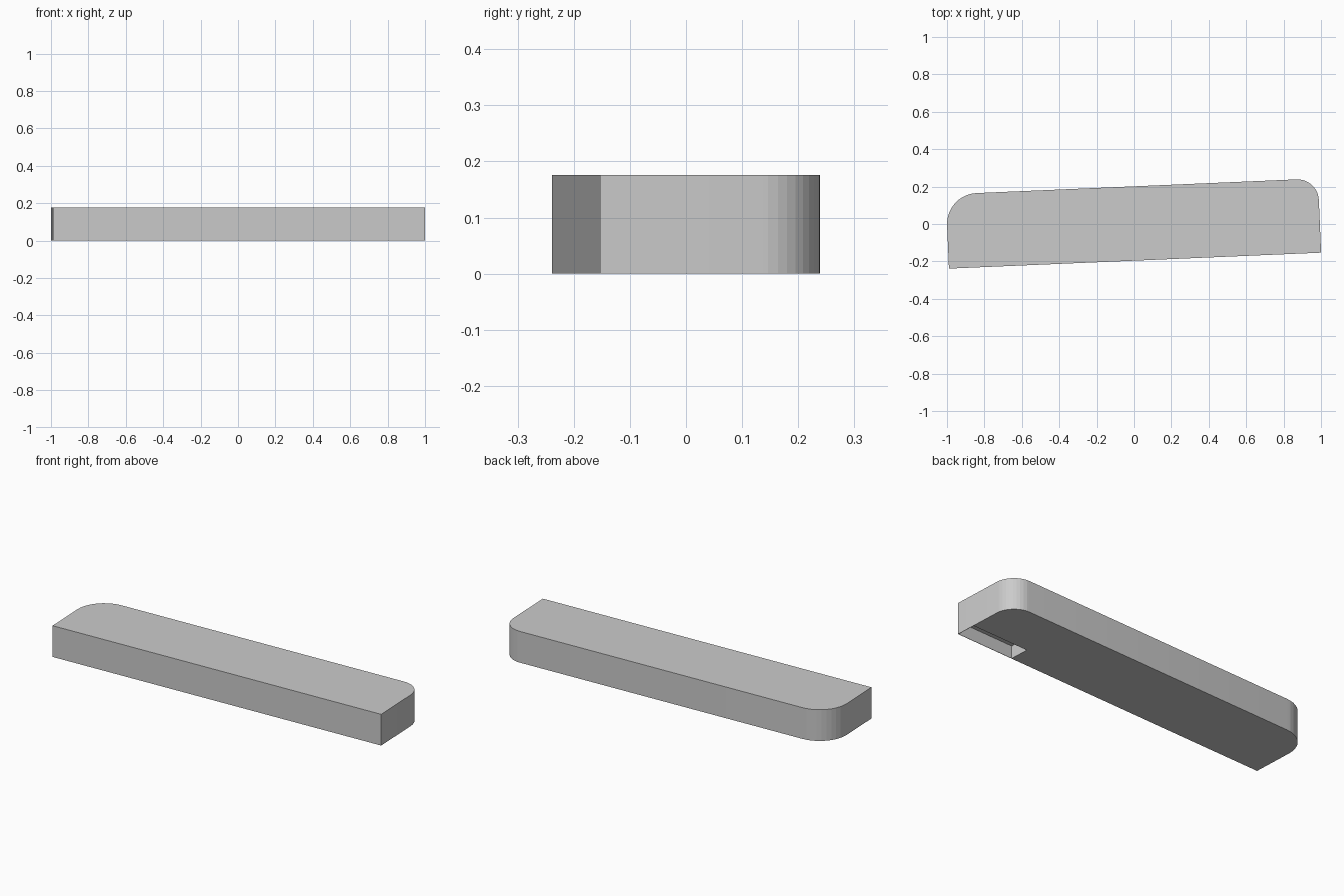
import bpy, bmesh, math

if "Cube" in bpy.data.objects:
    bpy.data.objects.remove(bpy.data.objects["Cube"])

TILT = math.radians(2.45)   # the bar is turned slightly in plan
HL, HW, H = 0.996, 0.1985, 0.176


def prism(name, pts, z0, z1):
    """Extrude a plan outline, turned by TILT, from z0 to z1."""
    c, s = math.cos(TILT), math.sin(TILT)
    bm = bmesh.new()
    base = bm.faces.new([bm.verts.new((x * c - y * s - 0.003, x * s + y * c + 0.0025, z0))
                         for x, y in pts])
    top = bmesh.ops.extrude_face_region(bm, geom=[base])["geom"]
    bmesh.ops.translate(bm, vec=(0, 0, z1 - z0),
                        verts=[g for g in top if isinstance(g, bmesh.types.BMVert)])
    bmesh.ops.recalc_face_normals(bm, faces=bm.faces)
    me = bpy.data.meshes.new(name)
    bm.to_mesh(me)
    bm.free()
    ob = bpy.data.objects.new(name, me)
    bpy.context.collection.objects.link(ob)
    return ob


def arc(cx, cy, r, a0, n=10):
    """Quarter circle starting at a0 degrees."""
    return [(cx + r * math.cos(math.radians(a0 + 90 * i / n)),
             cy + r * math.sin(math.radians(a0 + 90 * i / n))) for i in range(n + 1)]


# Bar with square front corners and two differently rounded back corners
R_RIGHT, R_LEFT = 0.115, 0.165
outline = [(-HL, -HW), (HL, -HW)]
outline += arc(HL - R_RIGHT, HW - R_RIGHT, R_RIGHT, 0)
outline += arc(-HL + R_LEFT, HW - R_LEFT, R_LEFT, 90)
bar = prism("bar", outline, 0, H)

# Shallow pocket under the front right corner, leaving a thin skin around it
t = 0.002
x0, x1, y0, y1 = 0.64, HL - t, -HW + t, -HW + 0.112
cutter = prism("pocket_cutter", [(x0, y0), (x1, y0), (x1, y1), (x0, y1)], -0.05, 0.07)
cutter.hide_render = True
cutter.hide_viewport = False
cutter.display_type = 'WIRE'
mod = bar.modifiers.new("pocket", 'BOOLEAN')
mod.operation = 'DIFFERENCE'
mod.solver = 'EXACT'
mod.object = cutter

# Bake the cut and drop the helper
bpy.context.view_layer.objects.active = bar
bar.select_set(True)
bpy.ops.object.modifier_apply(modifier=mod.name)
bpy.data.objects.remove(cutter)
bpy.ops.object.shade_smooth_by_angle(angle=math.radians(5))
